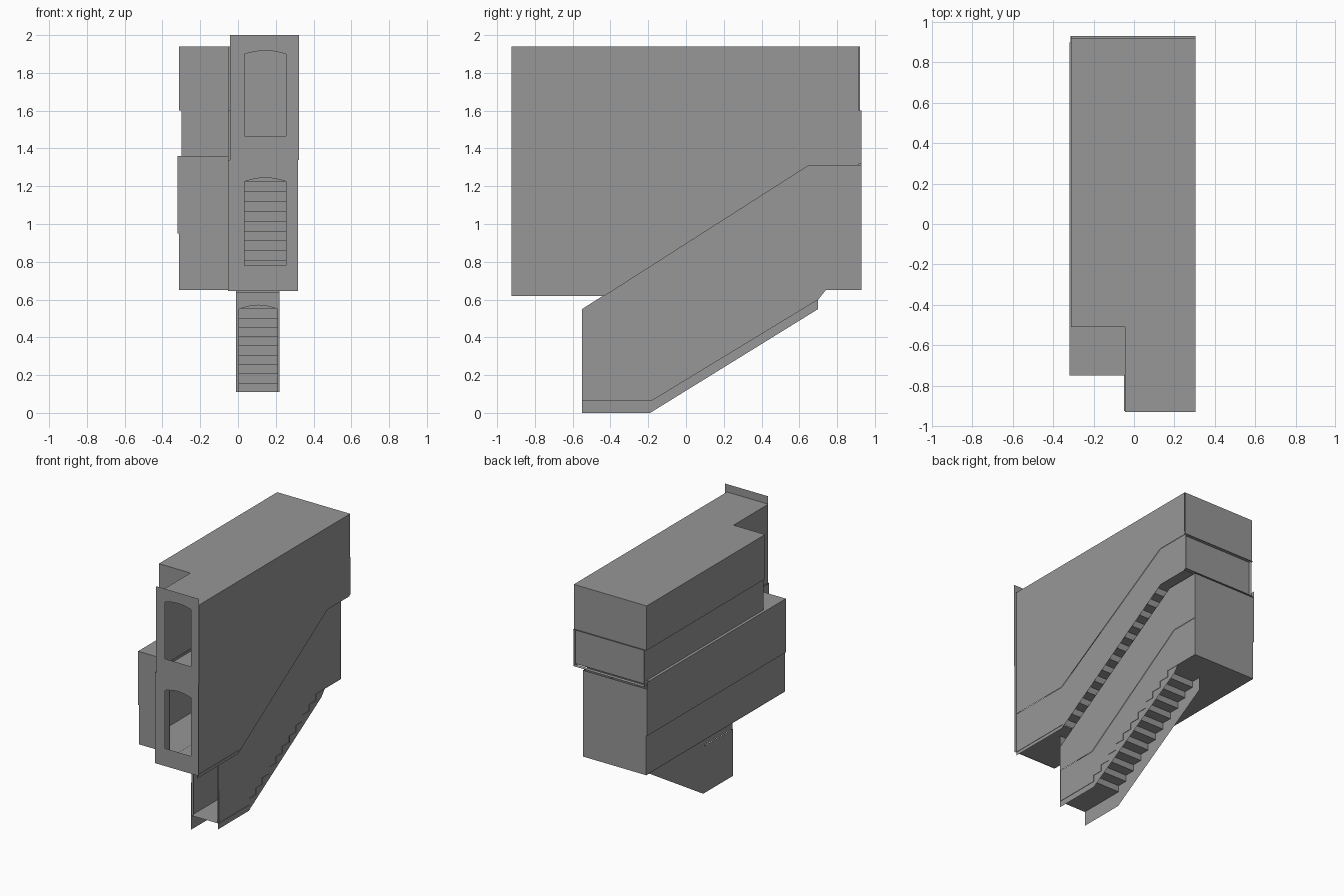
import bpy, bmesh, math

cube = bpy.data.objects.get("Cube")
if cube:
    bpy.data.objects.remove(cube, do_unlink=True)

grey = bpy.data.materials.new("plaster_grey")
grey.use_nodes = True
colour = (0.31, 0.31, 0.31, 1)
grey.diffuse_color = colour
grey.node_tree.nodes["Principled BSDF"].inputs["Base Color"].default_value = colour


def sheets(name, axis, pieces):
    """Flat polygons, each an (offset, outline) pair across the given axis."""
    bm = bmesh.new()
    for offset, outline in pieces:
        verts = []
        for a, b in outline:
            co = {"x": (offset, a, b), "y": (a, offset, b), "z": (a, b, offset)}[axis]
            verts.append(bm.verts.new(co))
        bm.faces.new(verts)
    bmesh.ops.triangulate(bm, faces=[f for f in bm.faces if len(f.verts) > 4])
    return finish(name, bm)


def finish(name, bm):
    mesh = bpy.data.meshes.new(name)
    bm.to_mesh(mesh)
    bm.free()
    mesh.materials.append(grey)
    obj = bpy.data.objects.new(name, mesh)
    bpy.context.collection.objects.link(obj)
    return obj


def rect(a0, a1, b0, b1):
    return [(a0, b0), (a1, b0), (a1, b1), (a0, b1)]


def arched_wall(name, y, wall, hole, rise):
    """Front wall with a segmental arched opening."""
    x0, x1, z0, z1 = wall
    h0, h1, s0, s1 = hole
    n = 8
    arch = [(h0 + (h1 - h0) * i / n, s1 + rise * math.sin(math.pi * i / n))
            for i in range(n + 1)]
    pieces = [rect(x0, h0, z0, z1), rect(h1, x1, z0, z1), rect(h0, h1, z0, s0)]
    pieces += [[arch[i], arch[i + 1], (arch[i + 1][0], z1), (arch[i][0], z1)]
               for i in range(n)]
    sheets(name, "y", [(y, p) for p in pieces if p[0][1] != p[2][1]])


def flight(name, x0, x1, start, end, steps):
    """Thin zigzag of risers and treads climbing towards the back."""
    (y, z), (y_end, z_end) = start, end
    run, rise = (y_end - y) / steps, (z_end - z) / steps
    path = [(y, z)]
    for i in range(steps):
        path += [(y + i * run, z + (i + 1) * rise), (y + (i + 1) * run, z + (i + 1) * rise)]
    bm = bmesh.new()
    rows = [[bm.verts.new((x, *p)) for x in (x0, x1)] for p in path]
    for a, b in zip(rows, rows[1:]):
        bm.faces.new((a[0], a[1], b[1], b[0]))
    finish(name, bm)


BACK, FRONT = 0.93, -0.925

# Lower stairwell: side walls with a projecting dado that follows the stair
dado = [(-0.55, 0.36), (-0.2, 0.36), (0.7, 0.95), (BACK, 0.95)]
wall_top = [(BACK, 1.31), (0.65, 1.31), (-0.55, 0.55)]
right_foot = [(-0.55, 0.065), (-0.18, 0.065), (0.7, 0.6), (0.74, 0.65), (BACK, 0.65)]
left_foot = [(-0.55, 0), (-0.19, 0), (0.7, 0.55), (0.7, 0.65), (BACK, 0.65)]
sheets("lower_right_wall", "x", [(0.22, dado + wall_top), (0.217, right_foot + dado[::-1])])
sheets("lower_left_wall", "x", [(-0.01, dado + wall_top), (-0.013, left_foot + dado[::-1])])
sheets("lower_floor", "z", [(0.11, rect(-0.01, 0.22, -0.55, -0.18))])
flight("lower_flight", -0.01, 0.22, (-0.18, 0.11), (0.71, 0.65), 11)
arched_wall("lower_front_arch", -0.545, (-0.01, 0.22, 0.11, 0.64), (0.005, 0.21, 0.11, 0.55), 0.02)

# Middle level: back landing, side passage and front landing
sheets("middle_floor", "z", [
    (0.65, rect(-0.315, -0.01, -0.75, BACK)),
    (0.65, rect(-0.01, 0.22, 0.71, BACK)),
    (0.645, rect(-0.05, 0.305, FRONT, -0.42))])
sheets("middle_left_wall", "x", [
    (-0.312, rect(-0.75, BACK, 0.65, 0.95)),
    (-0.32, rect(-0.75, BACK, 0.95, 1.36))])
for name, y in (("middle_front_wall", -0.75), ("middle_back_wall", BACK)):
    edge = -0.05 if y < 0 else 0.22
    sheets(name, "y", [(y, rect(-0.312, edge, 0.65, 0.95)),
                       (y, rect(-0.32, edge, 0.95, 1.36 if y < 0 else 1.31))])
sheets("middle_ceiling", "z", [(1.36, rect(-0.32, -0.04, -0.75, 0.9))])

# Second flight and the floors it leads to
flight("upper_flight", -0.04, 0.302, (-0.42, 0.65), (0.66, 1.33), 13)
sheets("upper_floor", "z", [
    (1.33, rect(-0.3, 0.302, 0.66, 0.91)),
    (1.34, rect(-0.05, 0.302, FRONT, -0.17))])
sheets("front_room_back_wall", "y", [(-0.17, rect(-0.04, 0.302, 1.34, 1.94))])
sheets("dividing_wall", "x", [
    (-0.04, rect(-0.5, 0.65, 0.65, 1.34)),
    (-0.04, rect(-0.17, 0.65, 1.34, 1.94))])

# Outer right wall, stepped along the stair
rail = [(FRONT, 0.955), (-0.43, 0.955), (0.65, 1.6), (0.915, 1.6)]
foot = [(FRONT, 0.62), (-0.43, 0.62), (0.65, 1.31), (0.915, 1.31)]
sheets("outer_right_wall", "x", [
    (0.305, rail + [(0.915, 1.94), (FRONT, 1.94)]),
    (0.302, foot + rail[::-1])])

# Upper side passage
sheets("upper_left_wall", "x", [
    (-0.312, rect(-0.51, 0.92, 1.6, 1.94)),
    (-0.298, rect(-0.51, 0.92, 1.33, 1.6))])
sheets("upper_passage_front", "y", [
    (-0.51, rect(-0.312, -0.05, 1.6, 1.94)),
    (-0.505, rect(-0.298, -0.05, 1.36, 1.6))])
sheets("upper_back_wall", "y", [
    (0.92, rect(-0.312, 0.305, 1.6, 1.94)),
    (0.905, rect(-0.298, 0.302, 1.33, 1.6))])
sheets("back_wall_ledges", "z", [
    (1.6, rect(-0.312, 0.305, 0.9, BACK)),
    (1.32, rect(-0.31, 0.302, 0.9, BACK)),
    (1.6, rect(-0.312, -0.295, -0.51, 0.92))])
sheets("back_wall_edges", "x", [(x, rect(0.9, BACK, 1.32, 1.6)) for x in (-0.298, 0.302)])

# Front tower: left return, arched openings and parapet
sheets("front_left_wall", "x", [
    (-0.045, rect(FRONT, -0.505, 1.34, 1.94)),
    (-0.053, rect(FRONT, -0.745, 0.65, 1.34))])
arched_wall("front_wall_middle", -0.93, (-0.053, 0.317, 0.645, 1.34), (0.035, 0.255, 0.78, 1.225), 0.02)
arched_wall("front_wall_upper", -0.93, (-0.043, 0.322, 1.34, 2.0), (0.035, 0.255, 1.465, 1.9), 0.018)

# Roof
sheets("roof", "z", [
    (1.94, rect(-0.312, 0.305, -0.51, 0.92)),
    (1.94, rect(-0.045, 0.305, -0.93, -0.51))])
